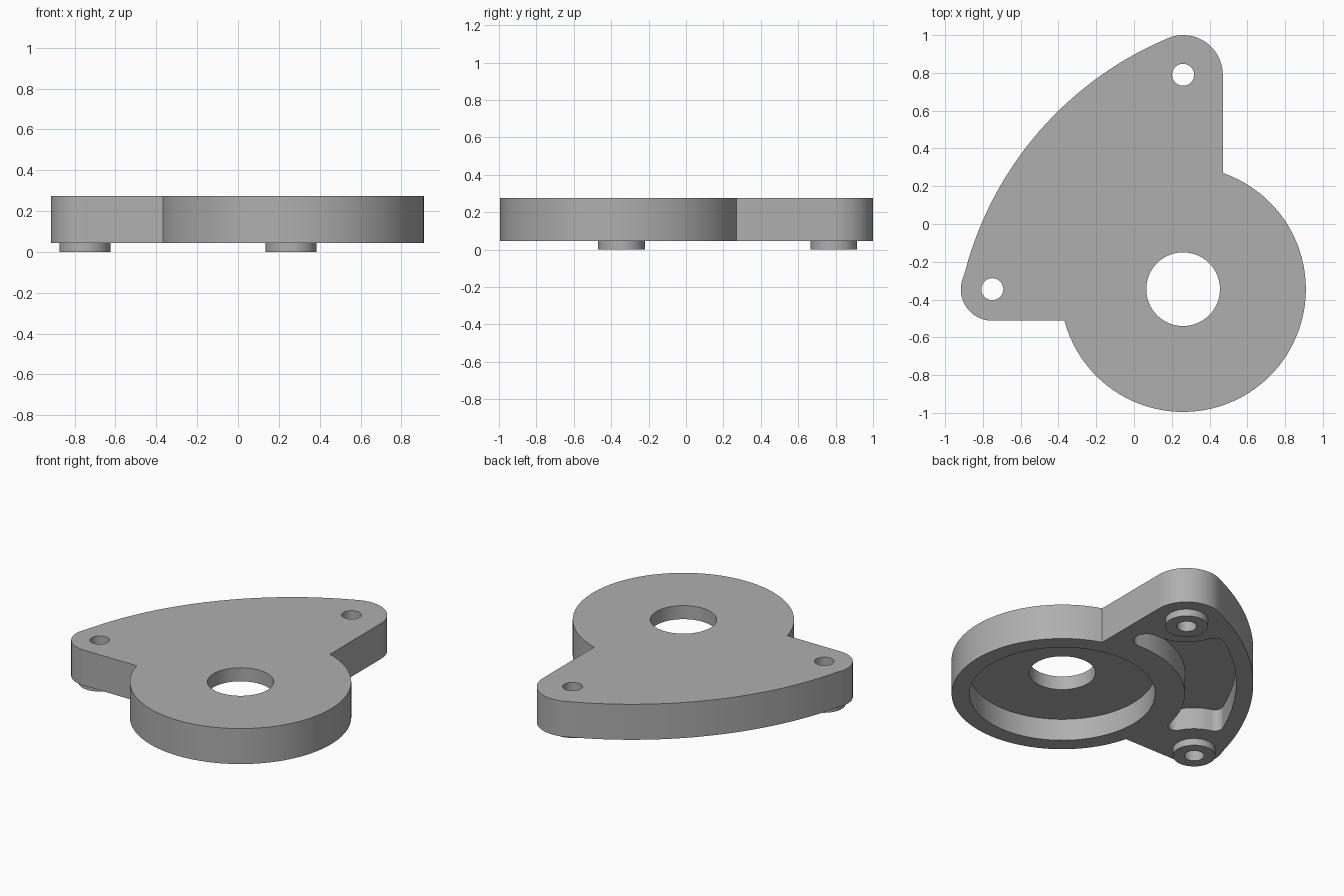
import bpy, bmesh
from math import cos, sin, atan2, sqrt, pi, tau, radians
from mathutils import Vector

old = bpy.data.objects.get("Cube")
if old:
    bpy.data.objects.remove(old, do_unlink=True)

# Main layout
HUB = Vector((0.26, -0.345))
BACK = Vector((0.26, 0.79))
SIDE = Vector((-0.75, -0.345))
SWEEP = Vector((0.892, -0.721))
HUB_R, BACK_R, SIDE_R, SWEEP_R = 0.65, 0.21, 0.167, 1.847
BOTTOM, TOP, CEILING = 0.045, 0.275, 0.187

grey = bpy.data.materials.new("grey")
grey.use_nodes = True
grey.diffuse_color = (0.43, 0.43, 0.43, 1)
grey.node_tree.nodes["Principled BSDF"].inputs["Base Color"].default_value = grey.diffuse_color


def angle(start, end):
    d = end - start
    return atan2(d.y, d.x)


def arc(c, r, a, b, ccw=True):
    """Points on an arc from angle a to angle b, turning one way."""
    span = (b - a) % tau if ccw else -((a - b) % tau)
    n = max(3, int(abs(span) / radians(4)), int(abs(span) * r / 0.06))
    return [c + r * Vector((cos(a + span * i / n), sin(a + span * i / n)))
            for i in range(n + 1)]


def meet(c0, r0, c1, r1, side):
    """Crossing of two circles, left (1) or right (-1) of the line c0 to c1."""
    d = c1 - c0
    a = (d.length_squared + r0 * r0 - r1 * r1) / (2 * d.length)
    h = sqrt(max(0, r0 * r0 - a * a))
    u = d.normalized()
    return c0 + a * u + side * h * Vector((-u.y, u.x))


def prism(name, points, z0, z1):
    """Solid made by extruding a closed outline."""
    loop = [p for i, p in enumerate(points) if (p - points[i - 1]).length > 1e-4]
    bm = bmesh.new()
    face = bm.faces.new([bm.verts.new((p.x, p.y, z0)) for p in loop])
    ext = bmesh.ops.extrude_face_region(bm, geom=[face])
    new = [v for v in ext["geom"] if isinstance(v, bmesh.types.BMVert)]
    bmesh.ops.translate(bm, verts=new, vec=(0, 0, z1 - z0))
    bmesh.ops.recalc_face_normals(bm, faces=bm.faces)
    mesh = bpy.data.meshes.new(name)
    bm.to_mesh(mesh)
    bm.free()
    mesh.materials.append(grey)
    obj = bpy.data.objects.new(name, mesh)
    bpy.context.collection.objects.link(obj)
    return obj


def disc(name, c, r, z0, z1, n=96):
    pts = [c + r * Vector((cos(tau * i / n), sin(tau * i / n))) for i in range(n)]
    return prism(name, pts, z0, z1)


def activate(obj):
    bpy.ops.object.select_all(action='DESELECT')
    obj.select_set(True)
    bpy.context.view_layer.objects.active = obj


def cut(obj, cutter):
    cutter.hide_render = True
    mod = obj.modifiers.new("cut", 'BOOLEAN')
    mod.operation, mod.solver, mod.object = 'DIFFERENCE', 'EXACT', cutter
    activate(obj)
    bpy.ops.object.modifier_apply(modifier=mod.name)
    bpy.data.objects.remove(cutter, do_unlink=True)


# Plate outline: hub disc, back lobe, sweeping edge, side lobe
a_back, a_side = angle(SWEEP, BACK), angle(SWEEP, SIDE)
hub_start = HUB + Vector((-sqrt(HUB_R**2 - SIDE_R**2), -SIDE_R))
hub_end = HUB + Vector((BACK_R, sqrt(HUB_R**2 - BACK_R**2)))
outline = arc(HUB, HUB_R, angle(HUB, hub_start), angle(HUB, hub_end))
outline += arc(BACK, BACK_R, 0, a_back)
outline += arc(SWEEP, SWEEP_R, a_back, a_side)[1:-1]
outline += arc(SIDE, SIDE_R, a_side, 1.5 * pi)
plate = prism("mounting_plate", outline, BOTTOM, TOP)

# Pocket outline: four arcs joined by rounded corners
# Each bound: centre, radius, whether the pocket lies inside it
bounds = [(BACK, 0.262, False), (SWEEP, 1.747, True),
          (SIDE, 0.24, False), (HUB, 0.72, False)]
fillets = [0.06, 0.05, 0.05, 0.077]
sides = [1, 1, 1, -1]


def shrunk(bound, f):
    return bound[1] - f if bound[2] else bound[1] + f


corners = []
for i, f in enumerate(fillets):
    b0, b1 = bounds[i], bounds[(i + 1) % 4]
    options = [meet(b0[0], shrunk(b0, f), b1[0], shrunk(b1, f), s) for s in (1, -1)]
    # Keep the far left, upper, upper and right-hand crossing in turn
    keys = [lambda p: -p.x, lambda p: p.y, lambda p: p.y, lambda p: p.x]
    corners.append(max(options, key=keys[i]))

pocket = []
for i, (c, r, inside) in enumerate(bounds):
    nxt = bounds[(i + 1) % 4]
    here, f = corners[i], fillets[i]
    pocket += arc(c, r, angle(c, corners[i - 1]), angle(c, here), inside)
    a0 = angle(c, here) if inside else angle(here, c)
    a1 = angle(nxt[0], here) if nxt[2] else angle(here, nxt[0])
    pocket += arc(here, f, a0, a1)

# Underside recesses and the central opening
cut(plate, prism("pocket_cutter", pocket, -0.1, CEILING))
cut(plate, disc("recess_cutter", HUB, 0.545, -0.1, CEILING))
cut(plate, disc("bore_cutter", HUB, 0.195, -0.1, 0.4))

# Screw bosses under the lobes, drilled through with the plate
parts = [plate]
for name, c in (("back_boss", BACK), ("side_boss", SIDE)):
    boss = disc(name, c, 0.125, 0, BOTTOM, 64)
    for part in (plate, boss):
        cut(part, disc("screw_cutter", c, 0.058, -0.1, 0.4, 48))
    parts.append(boss)

for part in parts:
    activate(part)
    bpy.ops.object.shade_smooth_by_angle(angle=radians(30))
